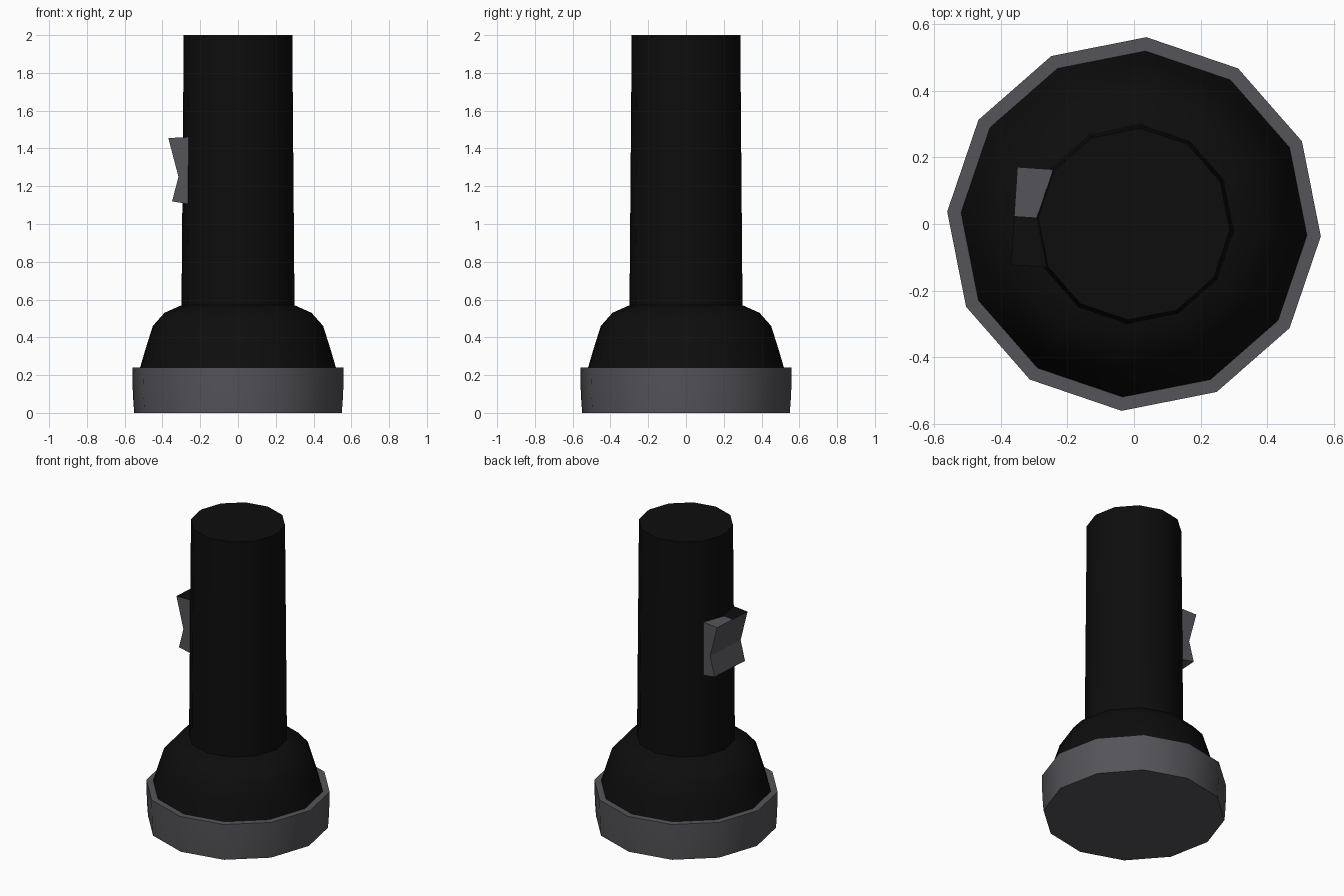
import bpy, bmesh, math
from mathutils import Matrix

if "Cube" in bpy.data.objects:
    bpy.data.objects.remove(bpy.data.objects["Cube"])

TURN = math.radians(-3.8)
SIDES = 12


def material(name, rgb):
    m = bpy.data.materials.new(name)
    m.diffuse_color = (*rgb, 1)
    m.use_nodes = True
    m.node_tree.nodes["Principled BSDF"].inputs["Base Color"].default_value = m.diffuse_color
    return m


black = material("black plastic", (0.004, 0.004, 0.004))
grey = material("dark grey plastic", (0.09, 0.088, 0.1))


def finish(bm, name, mats):
    bmesh.ops.recalc_face_normals(bm, faces=bm.faces)
    me = bpy.data.meshes.new(name)
    bm.to_mesh(me)
    bm.free()
    ob = bpy.data.objects.new(name, me)
    bpy.context.collection.objects.link(ob)
    for m in mats:
        me.materials.append(m)
    return ob


def smooth(ob):
    bpy.ops.object.select_all(action='DESELECT')
    ob.select_set(True)
    bpy.context.view_layer.objects.active = ob
    bpy.ops.object.shade_smooth_by_angle(angle=math.radians(38))


def lathe(name, profile, mat):
    """Closed turned solid from (radius, height) pairs."""
    bm = bmesh.new()
    rings = []
    for r, z in profile:
        rings.append([bm.verts.new((r * math.cos(TURN + i * math.tau / SIDES),
                                    r * math.sin(TURN + i * math.tau / SIDES), z))
                      for i in range(SIDES)])
    for a, b in zip(rings, rings[1:]):
        for i in range(SIDES):
            j = (i + 1) % SIDES
            bm.faces.new((a[i], a[j], b[j], b[i]))
    bm.faces.new(rings[0])
    bm.faces.new(rings[-1])
    ob = finish(bm, name, [mat])
    smooth(ob)


# Grey lens ring, flared reflector head, and tapered handle
lathe("lens_ring", [(0.551, 0), (0.558, 0.1), (0.561, 0.24)], grey)
lathe("head", [(0.521, 0.235), (0.49, 0.34), (0.452, 0.46),
               (0.39, 0.53), (0.295, 0.572)], black)
lathe("handle", [(0.30, 0.55), (0.288, 2.0)], black)

# Rocker switch: notched profile in two halves along its width
bm = bmesh.new()
profile = [(-0.25, 1.46), (-0.36, 1.455), (-0.306, 1.25), (-0.34, 1.12), (-0.25, 1.105)]
rows = [[bm.verts.new((x, y, z)) for x, z in profile] for y in (-0.147, 0, 0.147)]
n = len(profile)
for a, b in zip(rows, rows[1:]):
    for i in range(n):
        j = (i + 1) % n
        bm.faces.new((a[i], a[j], b[j], b[i]))
bm.faces.new(rows[0])
bm.faces.new(rows[-1])
bm.normal_update()
# half of the top face is black
for f in bm.faces:
    c = f.calc_center_median()
    if c.z > 1.45 and c.y < 0:
        f.material_index = 1
bmesh.ops.transform(bm, matrix=Matrix.Rotation(TURN, 4, 'Z'), verts=bm.verts)
finish(bm, "switch", [grey, black])
